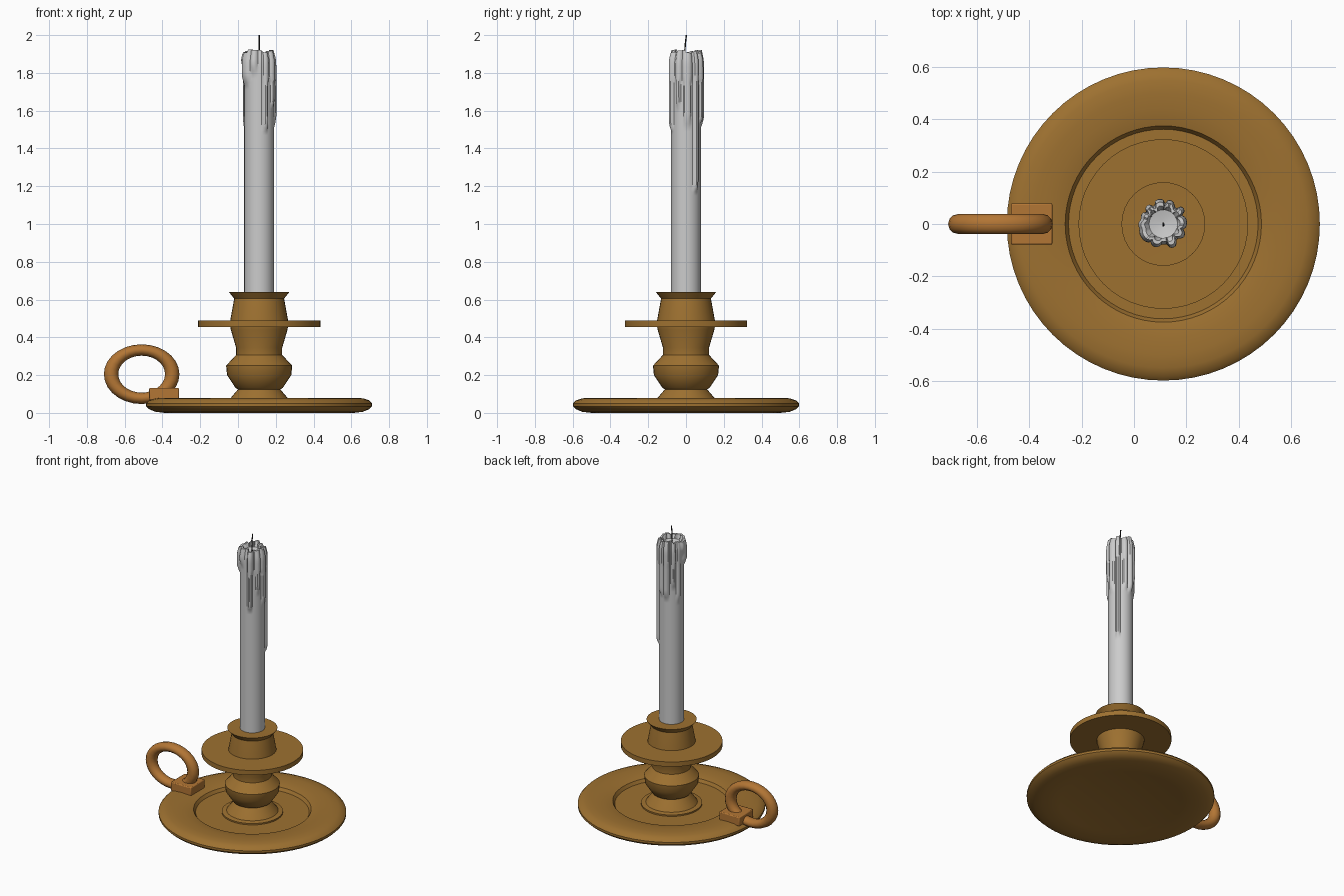
import bpy, bmesh, math, random
from mathutils import Vector

if "Cube" in bpy.data.objects:
    bpy.data.objects.remove(bpy.data.objects["Cube"])

random.seed(4)
AX = 0.112  # x of the candle axis


def material(name, rgb):
    m = bpy.data.materials.new(name)
    m.diffuse_color = (*rgb, 1)
    m.use_nodes = True
    m.node_tree.nodes["Principled BSDF"].inputs["Base Color"].default_value = m.diffuse_color
    return m


brass = material("brass", (0.34, 0.165, 0.03))
copper = material("handle_brass", (0.45, 0.18, 0.035))
black = material("wick_black", (0.02, 0.02, 0.02))


def finish(ob, mat=None, angle=30):
    if mat:
        ob.data.materials.append(mat)
    bpy.ops.object.select_all(action='DESELECT')
    ob.select_set(True)
    bpy.context.view_layer.objects.active = ob
    bpy.ops.object.shade_smooth_by_angle(angle=math.radians(angle))
    return ob


def skin_rings(name, rings, mat=None, angle=30):
    """Join closed rings of points into a solid with capped ends."""
    bm = bmesh.new()
    loops = [[bm.verts.new(p) for p in ring] for ring in rings]
    n = len(loops[0])
    for a, b in zip(loops, loops[1:]):
        for i in range(n):
            j = (i + 1) % n
            bm.faces.new((a[i], a[j], b[j], b[i]))
    bm.faces.new(loops[0])
    bm.faces.new(loops[-1])
    bmesh.ops.recalc_face_normals(bm, faces=bm.faces)
    me = bpy.data.meshes.new(name)
    bm.to_mesh(me)
    bm.free()
    ob = bpy.data.objects.new(name, me)
    bpy.context.collection.objects.link(ob)
    ob.location.x = AX
    return finish(ob, mat, angle)


def lathe(name, profile, mat, sides=32):
    rings = [[(r * math.cos(2 * math.pi * i / sides), r * math.sin(2 * math.pi * i / sides), z)
              for i in range(sides)] for r, z in profile]
    return skin_rings(name, rings, mat)


# Saucer with rounded rim and sunken floor
lathe("saucer", [(0.38, 0.006), (0.40, 0.0), (0.50, 0.0), (0.55, 0.006), (0.583, 0.02),
                 (0.598, 0.035), (0.598, 0.05), (0.583, 0.066), (0.55, 0.077), (0.50, 0.08),
                 (0.44, 0.077), (0.40, 0.072), (0.375, 0.066), (0.362, 0.045), (0.10, 0.045)],
      brass, 64)

# Turned stem and candle cup
lathe("stem", [(0.195, 0.04), (0.195, 0.055), (0.165, 0.06), (0.15, 0.08), (0.112, 0.125),
               (0.125, 0.132), (0.17, 0.20), (0.175, 0.25), (0.122, 0.307), (0.122, 0.345),
               (0.15, 0.44), (0.155, 0.47), (0.153, 0.49), (0.132, 0.605), (0.16, 0.64),
               (0.07, 0.638)], brass)

# Drip plate
lathe("drip_plate", [(0.14, 0.455), (0.324, 0.455), (0.324, 0.488), (0.14, 0.488)], brass, 48)

# Wax drips: angle in degrees, half width in degrees, lower end, thickness
drips = [(-150, 26, 1.74, 0.020), (-178, 15, 1.82, 0.019), (-112, 14, 1.80, 0.015),
         (-66, 13, 1.49, 0.019), (-30, 12, 1.62, 0.014), (5, 18, 1.52, 0.012),
         (38, 12, 1.17, 0.019), (72, 13, 1.53, 0.016), (100, 15, 1.52, 0.018),
         (132, 12, 1.60, 0.015), (158, 13, 1.50, 0.012)]


def wax_radius(deg, z):
    r = 0.079
    for a, w, low, t in drips:
        d = abs((deg - a + 180) % 360 - 180)
        fade = min(1, max(0, (z - low) / 0.05)) ** 0.5
        width = w * (1 if z > 1.75 else 0.8)
        if d < width and fade > 0:
            r = max(r, 0.079 + t * fade * math.sqrt(1 - (d / width) ** 2))
    if z > 1.84:
        r -= 0.016 * ((z - 1.84) / 0.08) ** 2
    return r


# Candle with melted top
N = 72
angles = [360 * i / N for i in range(N)]
notch = [random.uniform(-0.016, 0.004) for _ in range(N // 3)]
lip = [1.92 + notch[i // 3] for i in range(N)]


def ring(radius, height):
    return [(radius(i) * math.cos(math.radians(a)), radius(i) * math.sin(math.radians(a)), height(i))
            for i, a in enumerate(angles)]


levels = [0.62, 1.15] + [1.17 + 0.02 * k for k in range(37)]
rings = [ring(lambda i: wax_radius(angles[i], z), lambda i: z) for z in levels]
rings.append(ring(lambda i: wax_radius(angles[i], 1.91), lambda i: lip[i]))
rings.append(ring(lambda i: wax_radius(angles[i], 1.91) - 0.014, lambda i: lip[i]))
rings.append(ring(lambda i: 0.054, lambda i: 1.885))
rings.append(ring(lambda i: 0.01, lambda i: 1.875))
skin_rings("candle", rings, None, 35)

# Wick, slightly bent
path = [(0, 0, 1.865), (0, -0.006, 1.92), (0, -0.003, 1.96), (0, 0.002, 2.0)]
wick_rings = [[Vector(p) + Vector((0.004 * math.cos(k * math.pi / 3), 0.004 * math.sin(k * math.pi / 3), 0))
               for k in range(6)] for p in path]
skin_rings("wick", wick_rings, black)

# Oval finger ring
bpy.ops.mesh.primitive_torus_add(major_segments=28, minor_segments=12, major_radius=0.162,
                                 minor_radius=0.038, location=(-0.51, 0, 0.205),
                                 rotation=(math.pi / 2, 0, 0))
finger_ring = bpy.context.object
finger_ring.name = "finger_ring"
finger_ring.scale = (1, 0.79, 1)
finish(finger_ring, copper, 40)

# Block that fixes the ring to the saucer
bpy.ops.mesh.primitive_cube_add(size=1, location=(-0.391, 0, 0.1))
block = bpy.context.object
block.name = "handle_block"
block.scale = (0.158, 0.158, 0.064)
bpy.ops.object.transform_apply(location=False, rotation=False, scale=True)
bevel = block.modifiers.new("bevel", 'BEVEL')
bevel.width = 0.006
bevel.segments = 2
finish(block, copper)
